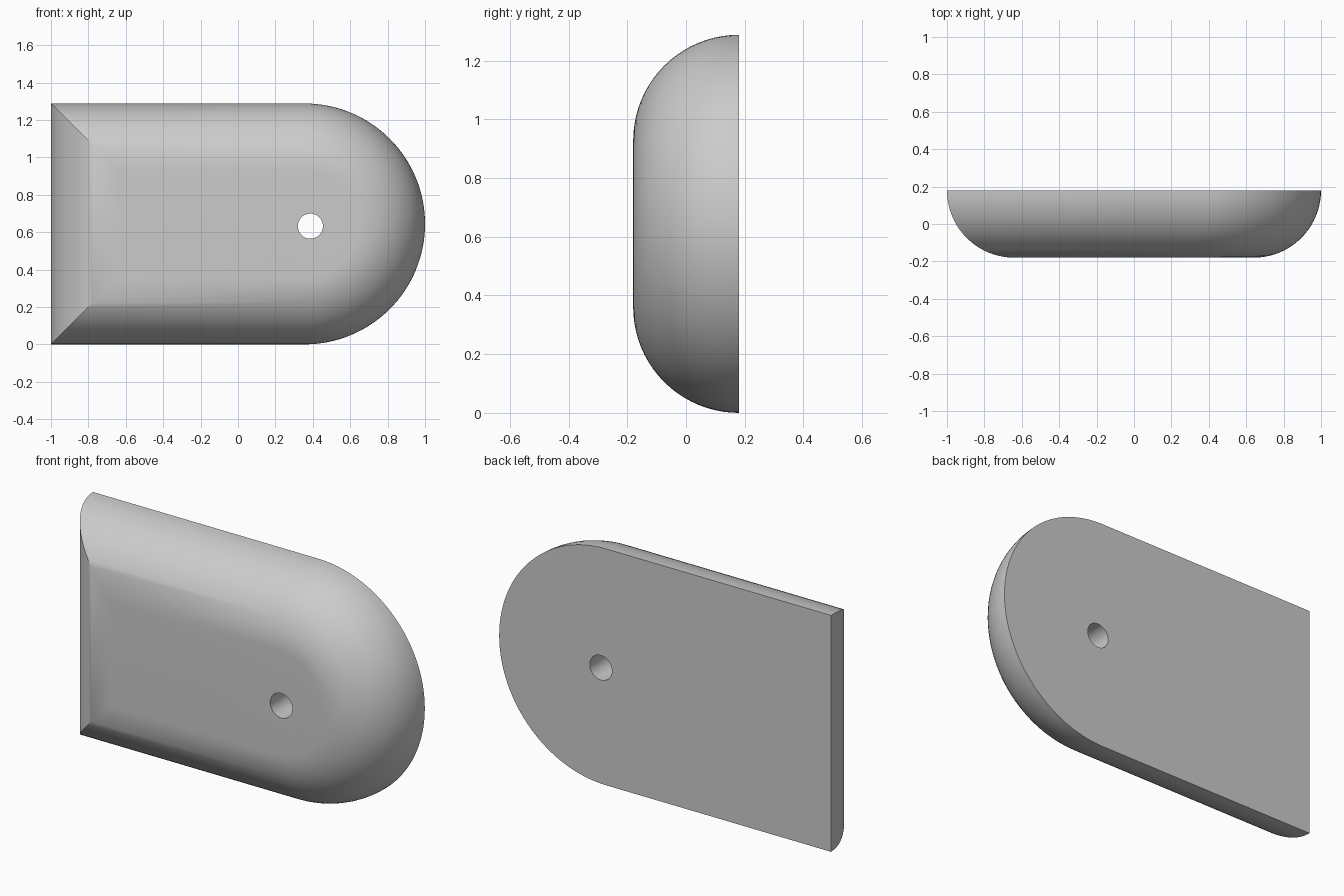
import bpy, bmesh, math

cube = bpy.data.objects.get("Cube")
if cube:
    bpy.data.objects.remove(cube, do_unlink=True)

LENGTH, HEIGHT, DEPTH = 2.0, 1.288, 0.36
ARC_STEPS, ROUND_STEPS = 64, 20

grey = bpy.data.materials.new("plain_grey")
grey.use_nodes = True
colour = (0.6, 0.6, 0.6, 1)
grey.diffuse_color = colour
grey.node_tree.nodes["Principled BSDF"].inputs["Base Color"].default_value = colour


def outline(inset):
    """Square left end and half-round right end, moved inward by inset."""
    mid = HEIGHT / 2
    radius = mid - inset
    centre_x = LENGTH / 2 - mid
    left = -LENGTH / 2 + inset
    points = [(left, mid + radius), (left, mid - radius)]
    for i in range(ARC_STEPS + 1):
        a = -math.pi / 2 + math.pi * i / ARC_STEPS
        points.append((centre_x + radius * math.cos(a), mid + radius * math.sin(a)))
    return points


# Block: rings follow a quarter circle from the back edge to the front face
bm = bmesh.new()
rings = []
for step in range(ROUND_STEPS + 1):
    t = math.pi / 2 * step / ROUND_STEPS
    inset = DEPTH * (1 - math.cos(t))
    y = DEPTH / 2 - DEPTH * math.sin(t)
    rings.append([bm.verts.new((x, y, z)) for x, z in outline(inset)])
for a, b in zip(rings, rings[1:]):
    for i in range(len(a)):
        j = (i + 1) % len(a)
        bm.faces.new((a[i], a[j], b[j], b[i]))
bm.faces.new(rings[0])
bm.faces.new(rings[-1])
bmesh.ops.recalc_face_normals(bm, faces=bm.faces)
mesh = bpy.data.meshes.new("rounded_block")
bm.to_mesh(mesh)
bm.free()
mesh.materials.append(grey)
block = bpy.data.objects.new("rounded_block", mesh)
bpy.context.collection.objects.link(block)

# Through hole
bpy.ops.mesh.primitive_cylinder_add(vertices=48, radius=0.067, depth=1,
                                    location=(0.387, 0, 0.632),
                                    rotation=(math.pi / 2, 0, 0))
cutter = bpy.context.object
cutter.name = "hole_cutter"
cutter.hide_render = True
cutter.data.materials.append(grey)
cut = block.modifiers.new("hole", "BOOLEAN")
cut.operation = "DIFFERENCE"
cut.solver = "EXACT"
cut.object = cutter

bpy.ops.object.select_all(action="DESELECT")
block.select_set(True)
bpy.context.view_layer.objects.active = block
bpy.ops.object.modifier_apply(modifier=cut.name)
bpy.data.objects.remove(cutter, do_unlink=True)
bpy.ops.object.shade_smooth_by_angle(angle=math.radians(30))
